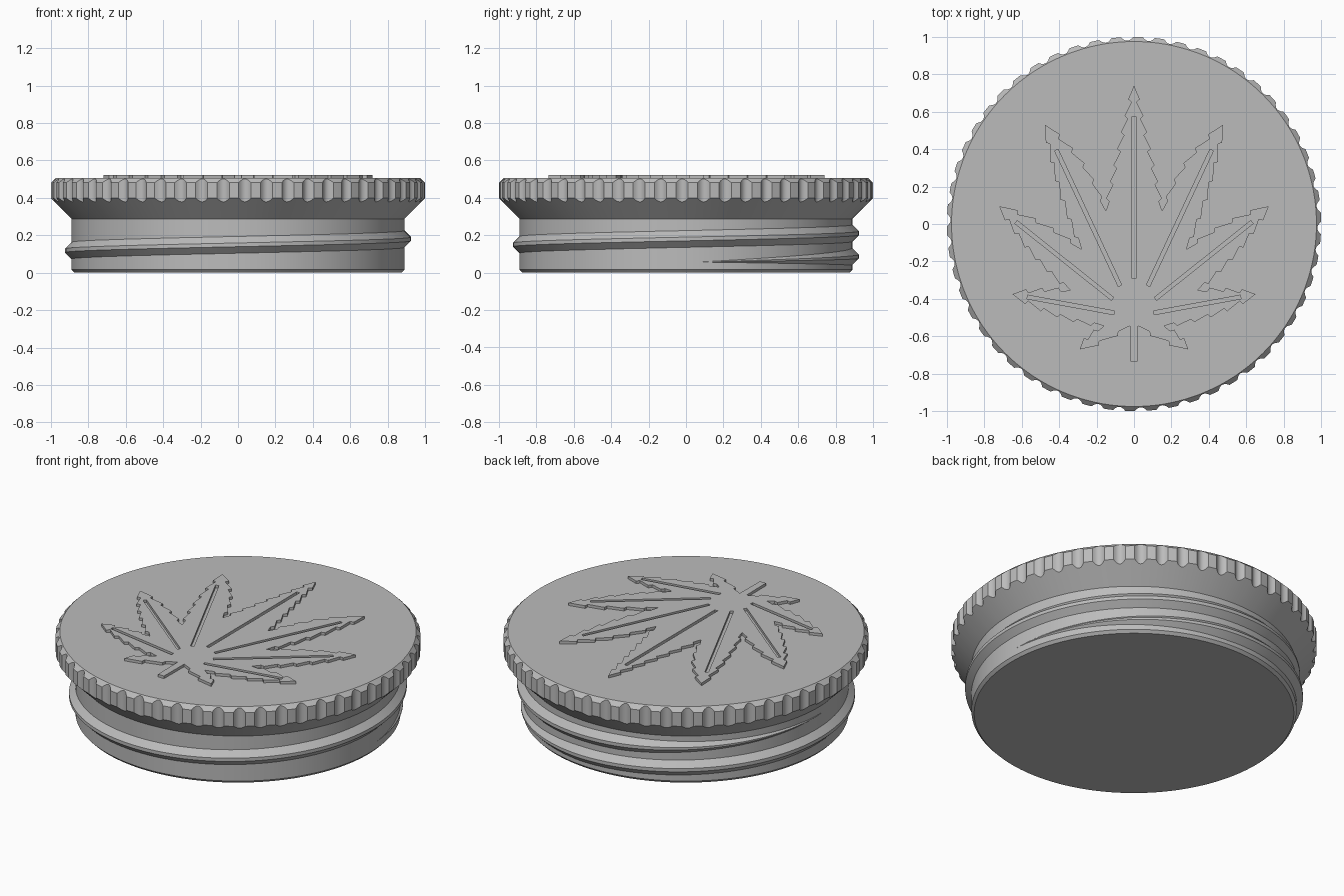
import bpy
import bmesh
from math import sin, cos, pi, radians
from mathutils import Vector

if "Cube" in bpy.data.objects:
    bpy.data.objects.remove(bpy.data.objects["Cube"])

grey = bpy.data.materials.new("plain_grey")
grey.use_nodes = True
colour = (0.5, 0.5, 0.5, 1)
grey.diffuse_color = colour
grey.node_tree.nodes["Principled BSDF"].inputs["Base Color"].default_value = colour


def add_object(name, mesh, smooth=True):
    obj = bpy.data.objects.new(name, mesh)
    bpy.context.collection.objects.link(obj)
    mesh.materials.clear()
    mesh.materials.append(grey)
    if smooth:
        bpy.ops.object.select_all(action='DESELECT')
        obj.select_set(True)
        bpy.context.view_layer.objects.active = obj
        bpy.ops.object.shade_smooth_by_angle(angle=radians(30))
    return obj


def loft(name, rings, closed_rings):
    """Skin a list of point rings and cap both ends."""
    bm = bmesh.new()
    rows = [[bm.verts.new(p) for p in ring] for ring in rings]
    n = len(rows[0])
    for a, b in zip(rows, rows[1:]):
        for i in range(n if closed_rings else n - 1):
            j = (i + 1) % n
            bm.faces.new((a[i], a[j], b[j], b[i]))
    bm.faces.new(rows[0][::-1])
    bm.faces.new(rows[-1])
    bmesh.ops.recalc_face_normals(bm, faces=bm.faces)
    mesh = bpy.data.meshes.new(name)
    bm.to_mesh(mesh)
    bm.free()
    return add_object(name, mesh)


# Lid body: plain neck, flared shoulder and fluted rim
NECK, TOP_R, TOP_Z, FLARE_Z = 0.89, 0.975, 0.506, 0.288
FLUTES, HALF, DEPTH = 54, 0.033, 0.02
pitch = 2 * pi / FLUTES
columns = []
for k in range(FLUTES):
    centre = -pi / 2 + 0.037 + k * pitch
    for s in range(-3, 4):
        u = s / 3
        columns.append((centre + u * HALF, 1 - DEPTH * (1 - u * u)))
    columns.append((centre + pitch / 2, 1.0))


def ring(radius, height):
    return [(radius(r) * cos(a), radius(r) * sin(a), height(r)) for a, r in columns]


loft("lid_body", [
    ring(lambda r: 0.875, lambda r: 0),
    ring(lambda r: NECK, lambda r: 0.016),
    ring(lambda r: NECK, lambda r: FLARE_Z),
    ring(lambda r: r, lambda r: FLARE_Z + r - NECK),
    ring(lambda r: r, lambda r: TOP_Z + TOP_R - r),
    ring(lambda r: TOP_R, lambda r: TOP_Z),
], True)

# Screw thread: one and a half turns, fading out at both ends
START, END, FADE, STEP = -356, 182, 80, 3
sections = []
for d in range(START, END + 1, STEP):
    f = max(0.02, min(1, (d - START) / FADE, (END - d) / FADE))
    a, z = radians(d), 0.18 + 0.125 * d / 360
    profile = [(-0.01, -0.045), (0, -0.045), (0.035, -0.01),
               (0.035, 0.01), (0, 0.045), (-0.01, 0.045)]
    section = []
    for dr, dz in profile:
        r = NECK + (dr * f if dr > 0 else dr)
        section.append((r * cos(a), r * sin(a), z + dz * f))
    sections.append(section)
loft("screw_thread", sections, True)


# Raised leaf: serrated leaflets with slots for the veins
def serrated(tip, valley, teeth, bulge, side):
    """Saw-toothed edge from a leaflet tip down to a valley."""
    tip, valley = Vector(tip), Vector(valley)
    along = (valley - tip).normalized()
    out = Vector((-along.y, along.x)) * side
    points = [tip]
    for i in range(1, teeth + 1):
        t = i / (teeth + 0.6)
        p = tip.lerp(valley, t) + out * bulge * sin(pi * t)
        points += [p + out * 0.014 - along * 0.012, p - out * 0.006]
    return points + [valley]


tips = [(0, 0.74), (0.475, 0.53), (0.72, 0.095), (0.65, -0.375), (0.29, -0.67)]
valleys = [(0.15, 0.07), (0.28, -0.135), (0.34, -0.355), (0.16, -0.545), (0.022, -0.545)]
down_edges = [(7, 0), (6, 0.02), (6, 0.025), (5, 0.025), (2, 0.01)]
up_edges = [(5, 0.04), (4, 0.02), (3, 0.01), (2, 0.015)]

half = []
for i, tip in enumerate(tips):
    if i:
        half += serrated(tip, valleys[i - 1], *up_edges[i - 1], -1)[::-1][1:-1]
    half += serrated(tip, valleys[i], *down_edges[i], 1)
half.append(Vector((0.02, -0.735)))
outline = half + [Vector((-p.x, p.y)) for p in half[:0:-1]]


def slot(a, b, width=0.01):
    a, b = Vector(a), Vector(b)
    d = (b - a).normalized() * width
    n = Vector((-d.y, d.x))
    return [a + n, b + n, b - n, a - n]


veins = [((0.415, 0.395), (0.075, -0.33)),
         ((0.63, 0.01), (0.115, -0.4)),
         ((0.57, -0.39), (0.105, -0.475))]
loops = [outline, slot((0, 0.575), (0, -0.29))]
for a, b in veins:
    right = slot(a, b)
    loops += [right, [Vector((-p.x, p.y)) for p in right]]

curve = bpy.data.curves.new("leaf_curve", 'CURVE')
curve.dimensions = '2D'
curve.fill_mode = 'BOTH'
curve.extrude = 0.01
for loop in loops:
    spline = curve.splines.new('POLY')
    spline.points.add(len(loop) - 1)
    for point, p in zip(spline.points, loop):
        point.co = (p.x, p.y, 0, 1)
    spline.use_cyclic_u = True
helper = bpy.data.objects.new("leaf_helper", curve)
bpy.context.collection.objects.link(helper)
bpy.context.view_layer.update()
graph = bpy.context.evaluated_depsgraph_get()
leaf_mesh = bpy.data.meshes.new_from_object(helper.evaluated_get(graph))
bpy.data.objects.remove(helper)
leaf = add_object("leaf_relief", leaf_mesh, smooth=False)
leaf_mesh.shade_flat()
leaf.location.z = 0.512
